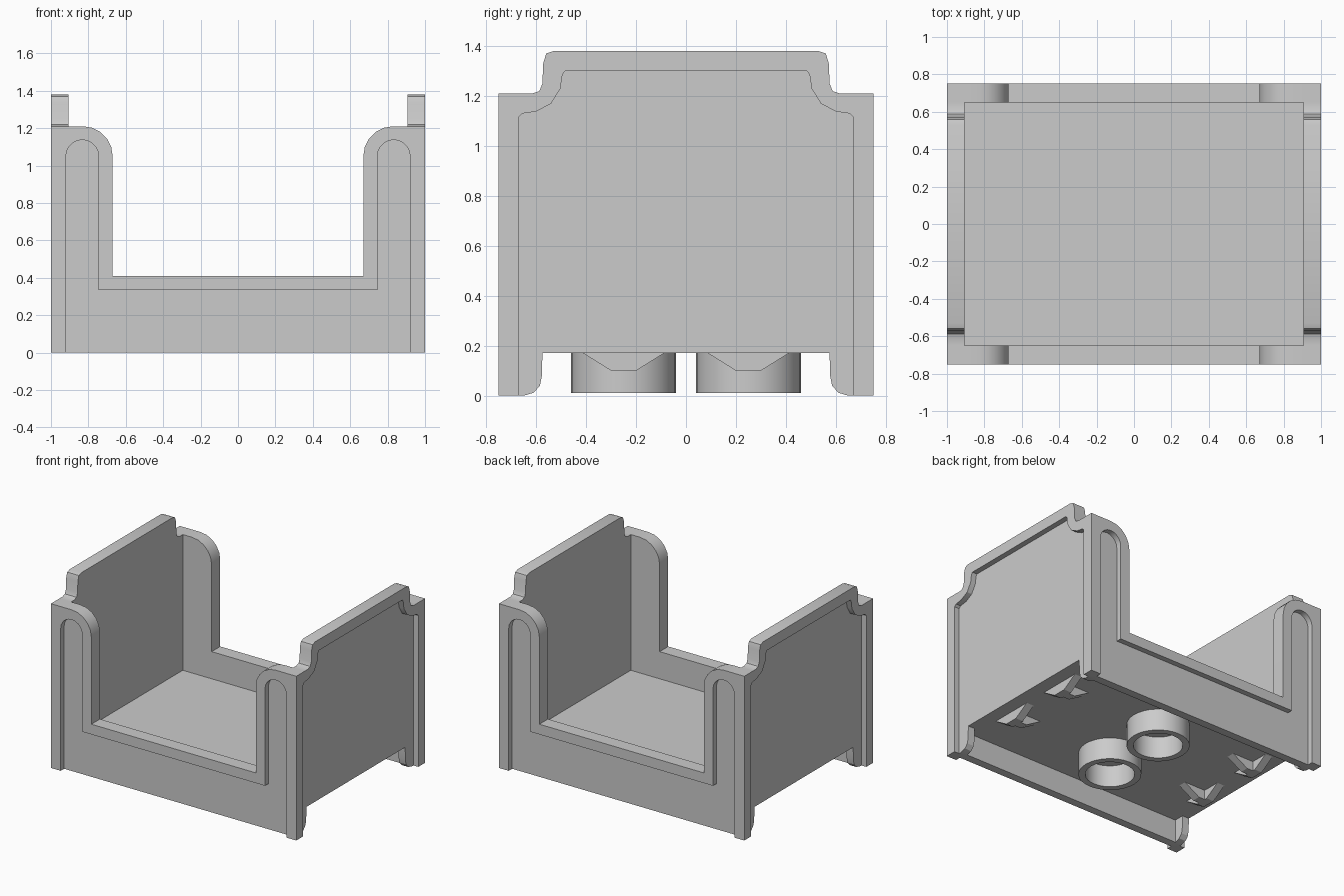
import bpy, bmesh
from math import pi, sin, cos
from mathutils import Vector

if "Cube" in bpy.data.objects:
    bpy.data.objects.remove(bpy.data.objects["Cube"])


def prism(name, pts, axis, lo, hi):
    """Extrude a 2D profile: axis 'x' takes (y, z) points, axis 'y' takes (x, z)."""
    bm = bmesh.new()
    place = (lambda a, b, t: (t, a, b)) if axis == 'x' else (lambda a, b, t: (a, t, b))
    face = bm.faces.new([bm.verts.new(place(a, b, lo)) for a, b in pts])
    new = bmesh.ops.extrude_face_region(bm, geom=[face])['geom']
    bmesh.ops.translate(bm, verts=[v for v in new if isinstance(v, bmesh.types.BMVert)],
                        vec=place(0, 0, hi - lo))
    bmesh.ops.recalc_face_normals(bm, faces=bm.faces)
    return finish(name, bm)


def finish(name, bm):
    mesh = bpy.data.meshes.new(name)
    bm.to_mesh(mesh)
    bm.free()
    obj = bpy.data.objects.new(name, mesh)
    bpy.context.collection.objects.link(obj)
    return obj


def select(obj):
    bpy.ops.object.select_all(action='DESELECT')
    obj.select_set(True)
    bpy.context.view_layer.objects.active = obj


def combine(target, tool, operation):
    """Apply a boolean and remove the tool object."""
    mod = target.modifiers.new(operation, 'BOOLEAN')
    mod.object, mod.operation, mod.solver = tool, operation, 'EXACT'
    select(target)
    bpy.ops.object.modifier_apply(modifier=mod.name)
    bpy.data.objects.remove(tool)


def mirrored(half):
    return half + [(-a, b) for a, b in reversed(half)]


def arc(cx, cz, r, start, end, n):
    angles = [start + (end - start) * i / n for i in range(n + 1)]
    return [(cx + r * cos(a), cz + r * sin(a)) for a in angles]


# profiles, one half each
end_outline = mirrored([(.67, .41)] + arc(.83, 1.05, .16, pi, pi / 2, 5)
                       + [(1, 1.21), (1, 0)])
end_panel = mirrored([(.745, .335)] + arc(.8325, 1.05, .0875, pi, 0, 10) + [(.92, -.05)])
side_outline = mirrored([(.53, 1.38), (.56, 1.37), (.572, 1.33), (.575, 1.25),
                         (.587, 1.22), (.615, 1.21), (.75, 1.21), (.75, 0), (.65, 0),
                         (.61, .012), (.585, .04), (.577, .08), (.575, .17)])
side_panel = mirrored([(.485, 1.30), (.495, 1.285), (.503, 1.23), (.54, 1.17),
                       (.60, 1.138), (.655, 1.13), (.67, 1.115), (.67, -.05)])

# tub: floor joined with end walls and side walls
tub = prism("tub", [(-.95, .17), (.95, .17), (.95, .21), (-.95, .21)], 'y', -.7, .7)
for s in (-1, 1):
    combine(tub, prism("end_wall", end_outline, 'y', *sorted((s * .65, s * .75))), 'UNION')
for s in (-1, 1):
    combine(tub, prism("side_wall", side_outline, 'x', *sorted((s * .905, s))), 'UNION')

# recessed panels on all four outer faces
for s in (-1, 1):
    combine(tub, prism("end_recess", end_panel, 'y', *sorted((s * .71, s * .8))), 'DIFFERENCE')
    combine(tub, prism("side_recess", side_panel, 'x', *sorted((s * .96, s * 1.05))), 'DIFFERENCE')
select(tub)
bpy.ops.object.shade_smooth_by_angle(angle=pi / 6)

# underside: tubes
for i, y in enumerate((-.25, .25)):
    bm = bmesh.new()
    ring = [bm.verts.new((r, y, z)) for r, z in ((.165, .01), (.21, .01), (.21, .175), (.165, .175))]
    edges = [bm.edges.new((ring[k], ring[(k + 1) % 4])) for k in range(4)]
    bmesh.ops.spin(bm, geom=ring + edges, cent=Vector((0, y, 0)), axis=(0, 0, 1),
                   angle=2 * pi, steps=32)
    bmesh.ops.remove_doubles(bm, verts=bm.verts, dist=1e-4)
    bmesh.ops.recalc_face_normals(bm, faces=bm.faces)
    select(finish(f"bottom_tube_{i + 1}", bm))
    bpy.ops.object.shade_smooth_by_angle(angle=pi / 6)

# underside: T-shaped tapered ribs
for sx in (-1, 1):
    for y in (-.25, .25):
        rib = prism("bottom_rib", [(y - .17, .175), (y - .05, .10), (y + .05, .10), (y + .17, .175)],
                    'x', *sorted((sx * .80, sx * .86)))
        stem = prism("rib_stem", [(sx * .62, .175), (sx * .75, .10), (sx * .83, .10), (sx * .83, .175)],
                     'y', y - .03, y + .03)
        combine(rib, stem, 'UNION')
